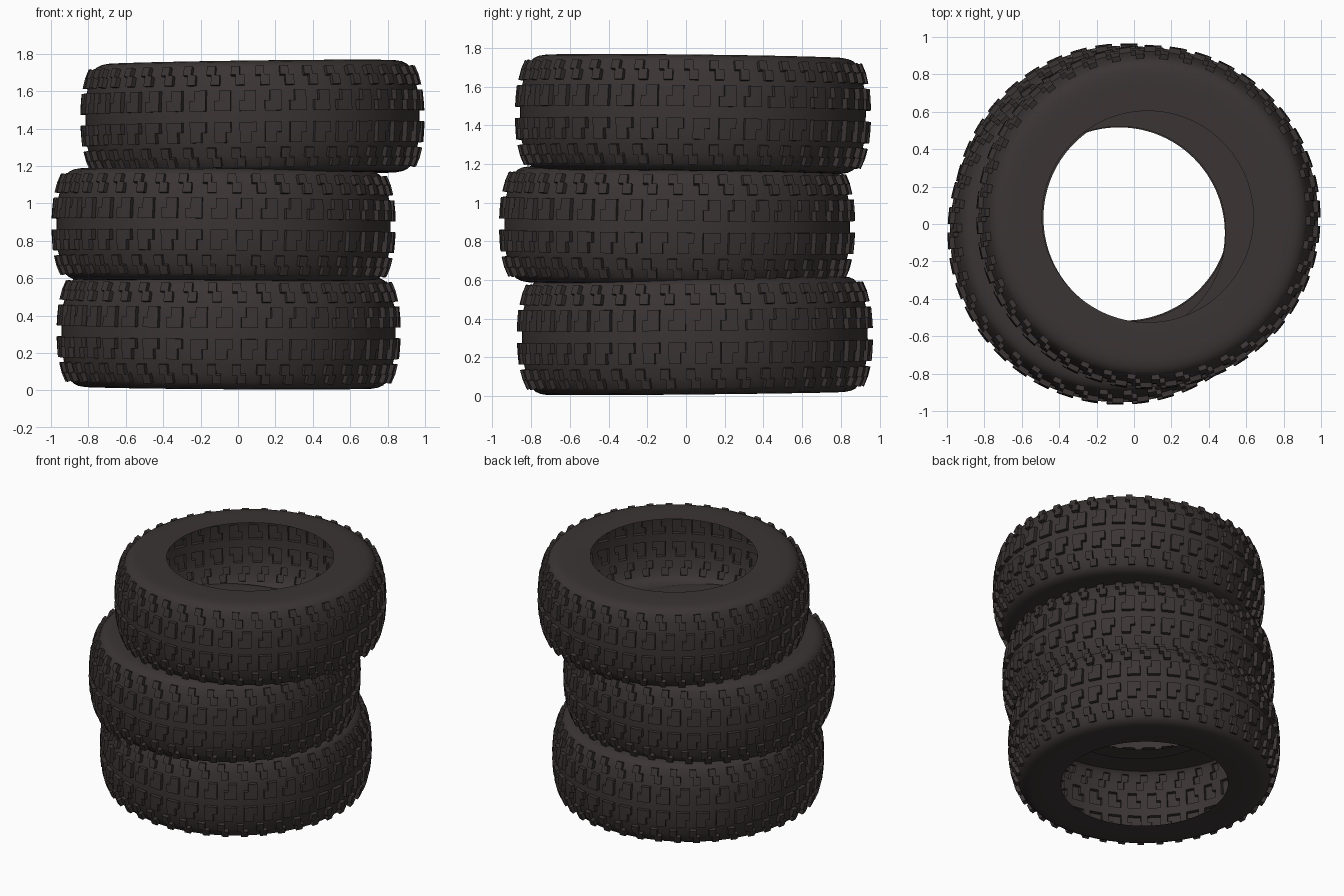
import bpy, bmesh, math
from mathutils import Vector

if "Cube" in bpy.data.objects:
    bpy.data.objects.remove(bpy.data.objects["Cube"])

rubber = bpy.data.materials.new("dark_rubber")
rubber.diffuse_color = (0.043, 0.035, 0.034, 1)
rubber.use_nodes = True
rubber.node_tree.nodes["Principled BSDF"].inputs["Base Color"].default_value = rubber.diffuse_color

# half profile (radius, height), from the crown out to the open rim
HALF = [(.893, .03), (.890, .085), (.885, .14), (.879, .165), (.866, .215), (.846, .262),
        (.828, .281), (.803, .293), (.77, .299), (.72, .30), (.65, .30), (.565, .298)]
PROFILE = [(r, -z) for r, z in reversed(HALF)] + HALF
PITCHES = 42
SPLITS = [0, .2, .45, .65, .85]
COLS = PITCHES * len(SPLITS)
BLOCK = .027
# raised cells: height band -> columns within one pitch (stepped tread blocks)
TREAD = {(.03, .085): (0, 1, 2), (.085, .14): (1, 2),
         (.165, .215): (4, 0), (.215, .262): (3, 4),
         (-.085, -.03): (0, 1, 2), (-.14, -.085): (0, 1),
         (-.215, -.165): (3, 4), (-.262, -.215): (4, 0)}


def tire_mesh():
    bm = bmesh.new()
    rings = []
    for r, z in PROFILE:
        ring = []
        for c in range(COLS):
            p, k = divmod(c, len(SPLITS))
            a = (p + SPLITS[k]) / PITCHES * math.tau
            ring.append(bm.verts.new((r * math.cos(a), r * math.sin(a), z)))
        rings.append(ring)
    raised = []
    for i in range(len(rings) - 1):
        cols = TREAD.get((PROFILE[i][1], PROFILE[i + 1][1]), ())
        for c in range(COLS):
            d = (c + 1) % COLS
            f = bm.faces.new((rings[i][c], rings[i][d], rings[i + 1][d], rings[i + 1][c]))
            if c % len(SPLITS) in cols:
                raised.append(f)
    # push the tread blocks outward from the shell
    ext = bmesh.ops.extrude_face_region(bm, geom=raised)["geom"]
    old = [f for f in raised if f.is_valid]
    if old:
        bmesh.ops.delete(bm, geom=old, context='FACES')
    for v in ext:
        if isinstance(v, bmesh.types.BMVert):
            n = Vector((v.co.x, v.co.y, 0)).normalized()
            if abs(v.co.z) > .16:
                n.z = math.copysign(.35 if abs(v.co.z) > .2 else .15, v.co.z)
            v.co += n.normalized() * BLOCK
    bm.normal_update()
    me = bpy.data.meshes.new("tire")
    bm.to_mesh(me)
    bm.free()
    me.materials.append(rubber)
    return me


# three loosely stacked tires: name, centre, slope along x, slope along y
STACK = [("bottom_tire", (-.05, .046, .313), -.006, .010),
         ("middle_tire", (-.077, -.046, .882), -.008, -.008),
         ("top_tire", (.077, .036, 1.456), .013, -.011)]
for name, loc, sx, sy in STACK:
    ob = bpy.data.objects.new(name, tire_mesh())
    bpy.context.collection.objects.link(ob)
    ob.location = loc
    ob.rotation_euler = (math.atan(sy), -math.atan(sx), 0)
    bpy.ops.object.select_all(action='DESELECT')
    ob.select_set(True)
    bpy.context.view_layer.objects.active = ob
    bpy.ops.object.shade_smooth_by_angle(angle=math.radians(35))
